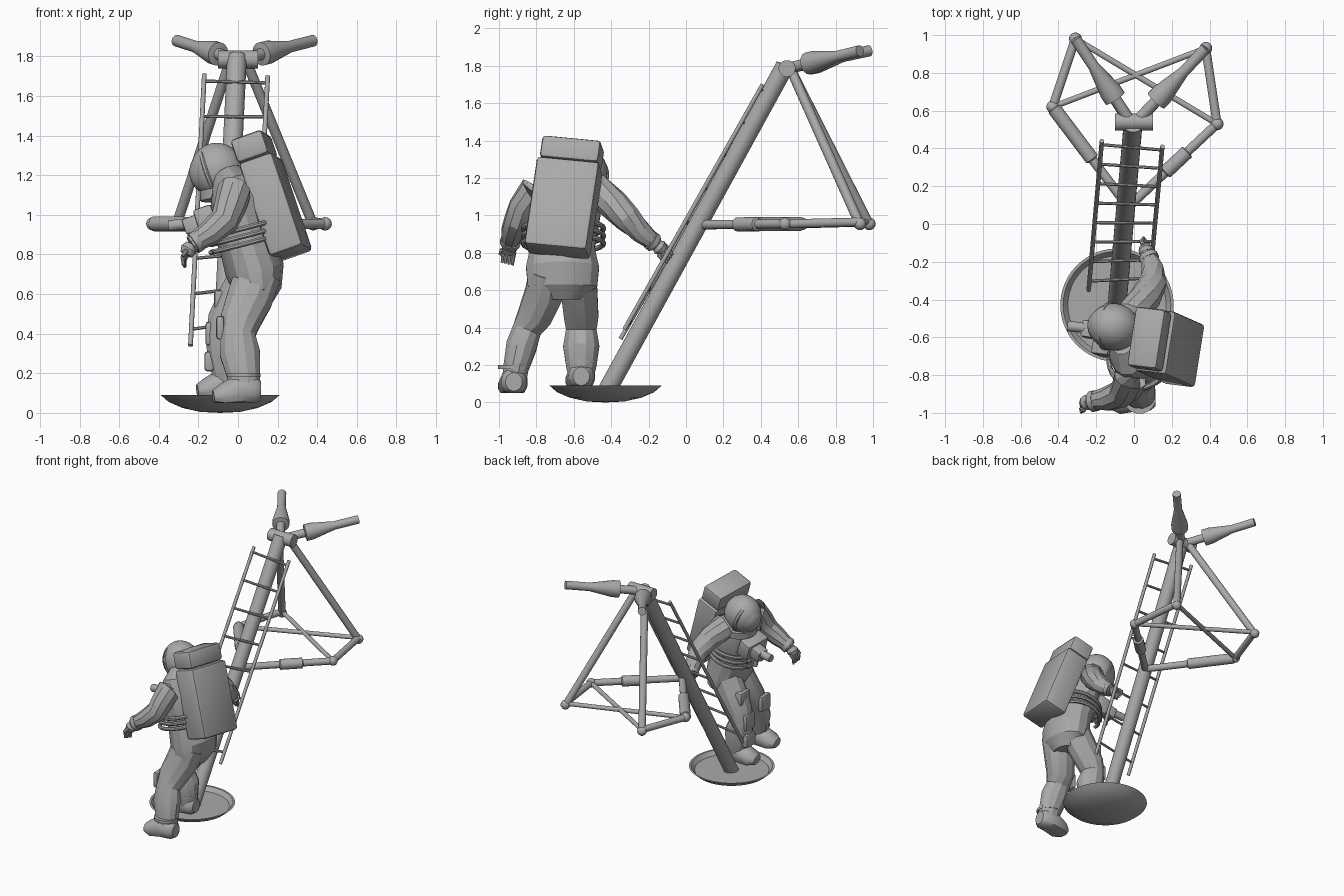
import bpy, bmesh, math
from mathutils import Vector, Matrix

cube = bpy.data.objects.get("Cube")
if cube:
    bpy.data.objects.remove(cube, do_unlink=True)

GREY = (0.4, 0.4, 0.4, 1)
mat = bpy.data.materials.new("plain grey")
mat.use_nodes = True
mat.diffuse_color = GREY
mat.node_tree.nodes["Principled BSDF"].inputs["Base Color"].default_value = GREY


def finish(bm, name, angle=40):
    bmesh.ops.recalc_face_normals(bm, faces=bm.faces)
    mesh = bpy.data.meshes.new(name)
    bm.to_mesh(mesh)
    bm.free()
    mesh.materials.append(mat)
    obj = bpy.data.objects.new(name, mesh)
    bpy.context.collection.objects.link(obj)
    bpy.ops.object.select_all(action='DESELECT')
    obj.select_set(True)
    bpy.context.view_layer.objects.active = obj
    bpy.ops.object.shade_smooth_by_angle(angle=math.radians(angle))
    return obj


def loft(name, rows, sides=12, floor=None, angle=40):
    """Tube through rows of (x, y, z, side radius[, depth radius])."""
    bm = bmesh.new()
    pts = [Vector(r[:3]) for r in rows]
    rings = []
    for i, row in enumerate(rows):
        t = (pts[min(i + 1, len(pts) - 1)] - pts[max(i - 1, 0)]).normalized()
        ref = Vector((0, 0, 1)) if abs(t.y) > 0.95 else Vector((0, 1, 0))
        side = (ref - t * ref.dot(t)).normalized()
        deep = t.cross(side)
        ring = []
        for k in range(sides):
            a = math.tau * (k + 0.5) / sides
            p = pts[i] + side * row[3] * math.cos(a) + deep * row[-1] * math.sin(a)
            if floor is not None:
                p.z = max(p.z, floor)
            ring.append(bm.verts.new(p))
        rings.append(ring)
    for r, s in zip(rings, rings[1:]):
        for k in range(sides):
            n = (k + 1) % sides
            bm.faces.new((r[k], r[n], s[n], s[k]))
    bm.faces.new(rings[0])
    bm.faces.new(rings[-1])
    return finish(bm, name, angle)


def rod(name, a, b, r, sides=16):
    return loft(name, [(*a, r), (*b, r)], sides)


def taper(name, a, b, steps):
    """Straight tube with (fraction, radius) steps."""
    a, b = Vector(a), Vector(b)
    return loft(name, [(*a.lerp(b, f), r) for f, r in steps], 20)


def box(name, center, size, rot, bevel=0.015):
    bm = bmesh.new()
    m = Matrix.Translation(center) @ rot.to_4x4() @ Matrix.Diagonal((*size, 1))
    bmesh.ops.create_cube(bm, size=1, matrix=m)
    bmesh.ops.bevel(bm, geom=bm.edges[:], offset=bevel, segments=2, affect='EDGES', profile=0.5)
    return finish(bm, name)


def ball(name, center, scale, rot, segs=28):
    bm = bmesh.new()
    m = Matrix.Translation(center) @ rot.to_4x4() @ Matrix.Diagonal((*scale, 1))
    bmesh.ops.create_uvsphere(bm, u_segments=segs, v_segments=segs // 2, radius=1, matrix=m)
    return finish(bm, name)


# Dish foot pad
bm = bmesh.new()
profile = [(0, 0), (0.1, 0.005), (0.19, 0.025), (0.26, 0.055), (0.3, 0.09),
           (0.285, 0.09), (0.26, 0.06), (0, 0.06)]
vs = [bm.verts.new((r, 0, z)) for r, z in profile]
edges = [bm.edges.new(pair) for pair in zip(vs, vs[1:])]
bmesh.ops.spin(bm, geom=vs + edges, cent=(0, 0, 0), axis=(0, 0, 1), angle=math.tau, steps=48)
bmesh.ops.remove_doubles(bm, verts=bm.verts, dist=0.0005)
bmesh.ops.translate(bm, verts=bm.verts, vec=(-0.09, -0.43, 0))
finish(bm, "foot_pad", 25)

# Main strut and top hinge
rod("main_strut", (-0.09, -0.43, 0.05), (-0.005, 0.53, 1.8), 0.05, 24)
rod("hinge_barrel", (-0.1, 0.54, 1.785), (0.1, 0.54, 1.785), 0.045, 20)

# Side frames: upper arm, rear leg and lower frame, for each side
hub = (-0.03, 0.09, 0.95)
frames = {"left": ((0.38, 0.93), (0.44, 0.53), (0.42, 0.66), 1),
          "right": ((-0.31, 0.98), (-0.43, 0.62), (0.48, 0.98), -1)}
for side, (end, corner, sleeve, s) in frames.items():
    taper(side + "_upper_arm", (0.03 * s, 0.56, 1.79), (*end, 1.88),
          [(0, 0.03), (0.24, 0.03), (0.25, 0.06), (0.34, 0.06), (0.66, 0.03), (1, 0.03)])
    rod(side + "_rear_leg", (0.04 * s, 0.56, 1.78), (*end, 0.95), 0.026)
    a, b = sleeve
    taper(side + "_lower_beam", hub, (*corner, 0.955),
          [(0, 0.025), (a - 0.01, 0.025), (a, 0.038), (b, 0.038), (b + 0.01, 0.025), (1, 0.025)])
    rod(side + "_outer_beam", (*corner, 0.955), (*end, 0.965), 0.024)
    ball(side + "_corner_joint", (*corner, 0.955), (0.034,) * 3, Matrix.Identity(3), 16)
    ball(side + "_end_joint", (*end, 0.955), (0.034,) * 3, Matrix.Identity(3), 16)
    other = frames["right" if s > 0 else "left"][0]
    rod(side + "_cross_brace", (*corner, 0.955), (*other, 0.965), 0.016)

# Ladder
rails = [(Vector((-0.17, 0.44, 1.71)), Vector((-0.24, -0.35, 0.34))),
         (Vector((0.15, 0.41, 1.70)), Vector((0.08, -0.33, 0.39)))]
for i, (top, low) in enumerate(rails):
    rod("ladder_rail_%d" % i, top, low, 0.012, 10)
for i in range(8):
    f = 0.025 + 0.915 * i / 7
    rod("ladder_rung_%d" % i, rails[0][0].lerp(rails[0][1], f),
        rails[1][0].lerp(rails[1][1], f), 0.009, 8)

# Leaning body frame: back, across, up
up = Vector((-0.315, 0.14, 0.938)).normalized()
across = Vector((0.18, 0.965, -0.17))
across = (across - up * across.dot(up)).normalized()
back = across.cross(up)
lean = Matrix((back, across, up)).transposed()


def body(b, a, u):
    """Point given in the body frame around the pack centre."""
    return Vector((0.19, -0.655, 1.04)) + lean @ Vector((b, a, u))


# Life support pack
box("backpack", body(0, 0, 0), (0.18, 0.34, 0.5), lean, 0.02)
box("backpack_top", body(-0.01, 0, 0.315), (0.17, 0.32, 0.125), lean, 0.02)

# Helmet, visor and neck ring
head = Vector((-0.105, -0.545, 1.225))
ball("helmet", head, (0.135, 0.125, 0.14), lean)
ball("visor", head - back * 0.024, (0.12, 0.108, 0.118), lean)
loft("visor_rim", [(*(head - back * d), r) for d, r in
                   ((0.03, 0.126), (0.036, 0.131), (0.05, 0.126), (0.055, 0.11))], 28)
loft("neck_ring", [(-0.07, -0.56, 1.08, 0.12), (-0.075, -0.555, 1.13, 0.12)], 20)

# Torso and hips
loft("torso", [(0.10, -0.66, 0.55, 0.10, 0.07), (0.10, -0.66, 0.62, 0.19, 0.12),
               (0.085, -0.66, 0.72, 0.2, 0.15), (0.05, -0.66, 0.83, 0.175, 0.14),
               (0.02, -0.65, 0.94, 0.185, 0.15), (0.0, -0.645, 1.06, 0.2, 0.14),
               (-0.02, -0.63, 1.14, 0.18, 0.12), (-0.05, -0.6, 1.2, 0.1, 0.08)], 14, None, 25)

# Legs, with knee pads, cuffs and boots
loft("left_leg", [(0.10, -0.74, 0.7, 0.1, 0.12), (0.06, -0.76, 0.58, 0.105, 0.12),
                  (0.01, -0.81, 0.46, 0.095, 0.105), (0.0, -0.85, 0.39, 0.08, 0.09),
                  (0.01, -0.88, 0.3, 0.085, 0.105), (0.03, -0.91, 0.18, 0.07, 0.085),
                  (0.03, -0.92, 0.1, 0.065, 0.08)], 12, None, 25)
loft("right_leg", [(0.08, -0.58, 0.7, 0.1, 0.12), (0.01, -0.57, 0.58, 0.1, 0.115),
                   (-0.06, -0.56, 0.46, 0.095, 0.1), (-0.08, -0.56, 0.39, 0.085, 0.085),
                   (-0.06, -0.56, 0.3, 0.1, 0.1), (-0.05, -0.56, 0.2, 0.085, 0.085),
                   (-0.05, -0.56, 0.13, 0.07, 0.08)], 12, None, 25)
for side, x, y, z in (("left", 0.0, -0.92, 0.05), ("right", -0.08, -0.56, 0.08)):
    loft(side + "_boot", [(x + 0.115, y, z + 0.06, 0.045, 0.05), (x + 0.09, y, z + 0.06, 0.068, 0.075),
                          (x, y, z + 0.06, 0.075, 0.085), (x - 0.08, y - 0.01, z + 0.035, 0.078, 0.06),
                          (x - 0.125, y - 0.015, z + 0.03, 0.05, 0.035)], 14, z)
    rod(side + "_boot_cuff", (x + 0.03, y, z + 0.13), (x + 0.03, y, z + 0.15), 0.086)
flat = Matrix.Identity(3)
box("left_knee_pad", (-0.09, -0.83, 0.43), (0.04, 0.11, 0.12), flat)
box("right_knee_pad", (-0.145, -0.56, 0.4), (0.04, 0.11, 0.12), flat)
box("right_shin_pocket", (-0.145, -0.56, 0.26), (0.05, 0.11, 0.1), flat)
box("right_thigh_pocket", (-0.09, -0.56, 0.57), (0.06, 0.12, 0.1), flat)


# Hands
def hand(name, wrist, reach):
    wrist, reach = Vector(wrist), Vector(reach)
    spread = reach.cross(Vector((1, 0, 0.6))).normalized()
    palm = wrist + reach * 0.55
    loft(name + "_palm", [(*wrist, 0.03), (*wrist.lerp(palm, 0.5), 0.042), (*palm, 0.032)], 10)
    for k in range(4):
        root = palm + spread * (k - 1.5) * 0.019 - reach * 0.1
        mid = root + reach * 0.35
        tip = mid + reach * 0.25 + Vector((0.015, 0, -0.015))
        loft("%s_finger_%d" % (name, k), [(*root, 0.013), (*mid, 0.012), (*tip, 0.008)], 8)
    thumb = wrist.lerp(palm, 0.5)
    loft(name + "_thumb", [(*thumb, 0.016), (*(thumb + spread * 0.04 + reach * 0.25), 0.013),
                           (*(thumb + spread * 0.045 + reach * 0.5), 0.009)], 8)


# Arms with shoulder, elbow and glove cuffs
loft("left_arm", [(0.0, -0.74, 1.13, 0.08), (-0.02, -0.82, 1.12, 0.088), (-0.04, -0.87, 1.04, 0.082),
                  (-0.07, -0.9, 0.97, 0.075), (-0.14, -0.925, 0.91, 0.066),
                  (-0.235, -0.94, 0.85, 0.045)], 10, None, 25)
loft("right_arm", [(-0.02, -0.55, 1.13, 0.08), (0.0, -0.47, 1.13, 0.09), (0.06, -0.39, 1.06, 0.084),
                   (0.1, -0.31, 0.98, 0.075), (0.1, -0.24, 0.91, 0.06),
                   (0.07, -0.16, 0.845, 0.042)], 10, None, 25)
rod("left_glove_cuff", (-0.2, -0.935, 0.87), (-0.225, -0.94, 0.855), 0.056)
rod("right_glove_cuff", (0.085, -0.19, 0.868), (0.075, -0.17, 0.853), 0.052)
hand("left_hand", (-0.235, -0.94, 0.85), (-0.05, -0.015, -0.09))
hand("right_hand", (0.07, -0.16, 0.845), (-0.02, 0.07, -0.06))

# Chest control unit and camera
box("chest_unit", (-0.15, -0.6, 0.97), (0.1, 0.2, 0.13), lean)
box("camera_body", (-0.225, -0.56, 0.95), (0.09, 0.09, 0.08), lean, 0.008)
rod("camera_lens", (-0.26, -0.55, 0.955), (-0.35, -0.54, 0.945), 0.028)
rod("camera_handle", (-0.22, -0.56, 0.93), (-0.2, -0.56, 0.84), 0.016, 10)

# Air hoses, three on each side from pack to chest
for side, s in (("left", -1), ("right", 1)):
    for k in range(3):
        curve = []
        for i in range(13):
            a = math.pi * i / 12
            curve.append((0.02 + 0.155 * math.cos(a), -0.655 + s * (0.06 + 0.155 * math.sin(a)),
                          0.93 + 0.04 * math.cos(a) - 0.04 * k, 0.014))
        loft("%s_air_hose_%d" % (side, k), curve, 8)
